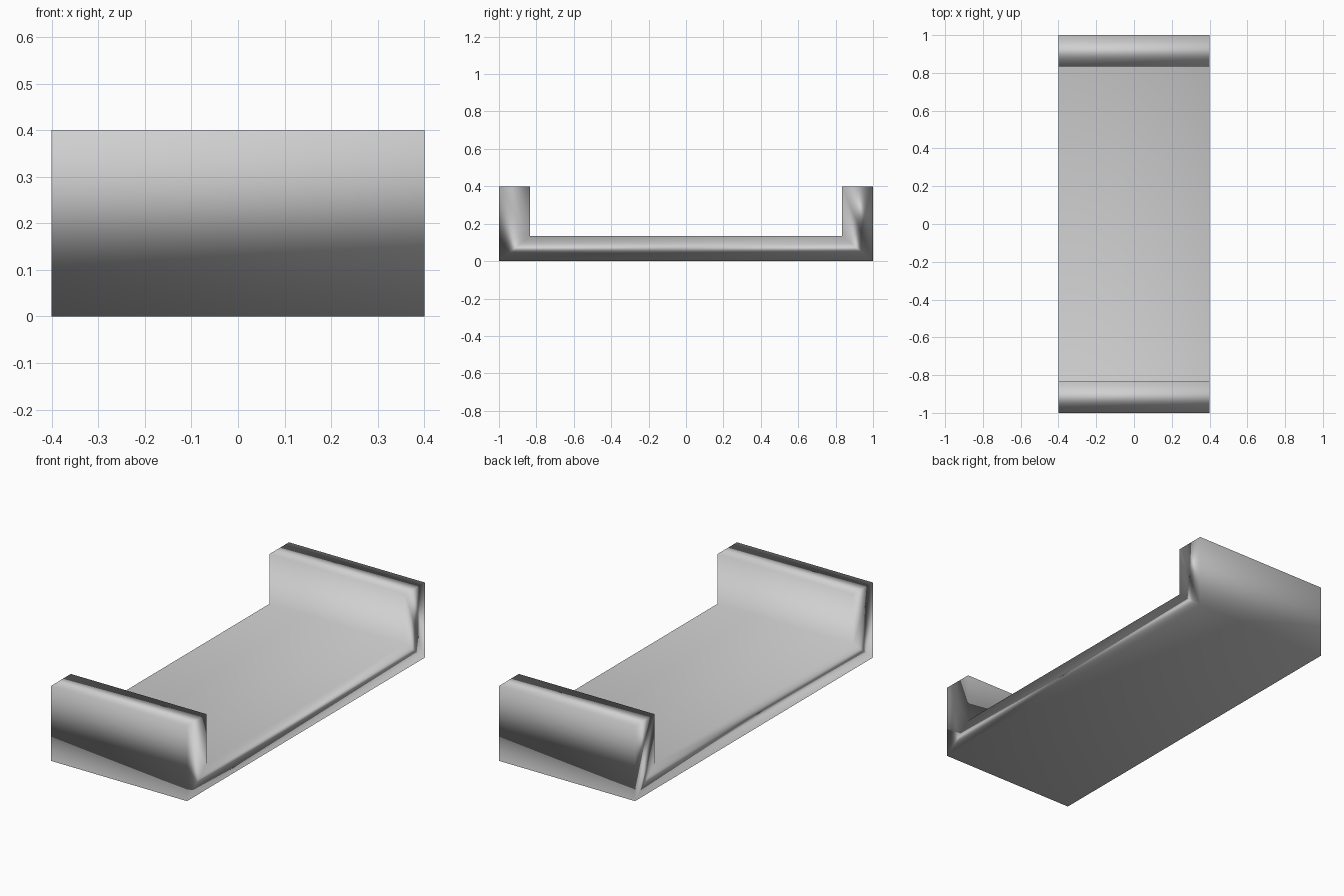
import bpy, bmesh

if "Cube" in bpy.data.objects:
    bpy.data.objects.remove(bpy.data.objects["Cube"])

HALF_W = 0.4      # half width of the tray in x
INNER = 0.835     # y of the inner wall faces
FLOOR = 0.135     # floor thickness
HEIGHT = 0.4      # wall height

grey = bpy.data.materials.new("light_grey")
grey.diffuse_color = (0.63, 0.63, 0.63, 1)
grey.use_nodes = True
grey.node_tree.nodes["Principled BSDF"].inputs["Base Color"].default_value = grey.diffuse_color

# Matching outer and inner lines of the U-shaped section (y, z)
outer = [(-1, HEIGHT), (-1, 0), (1, 0), (1, HEIGHT)]
inner = [(-INNER, HEIGHT), (-INNER, FLOOR), (INNER, FLOOR), (INNER, HEIGHT)]

bm = bmesh.new()


def line(points, x):
    return [bm.verts.new((x, y, z)) for y, z in points]


def strip(a, b):
    for i in range(len(a) - 1):
        bm.faces.new((a[i], a[i + 1], b[i + 1], b[i]))


# Open channel: outside, inside and the two mitred ends
out_l, out_r = line(outer, -HALF_W), line(outer, HALF_W)
in_l, in_r = line(inner, -HALF_W), line(inner, HALF_W)
strip(out_l, out_r)
strip(in_l, in_r)
strip(out_l, in_l)
strip(out_r, in_r)

# Wall tops
for i in (0, 3):
    bm.faces.new((out_l[i], out_r[i], in_r[i], in_l[i]))

bmesh.ops.recalc_face_normals(bm, faces=bm.faces)
for f in bm.faces:
    f.smooth = True

mesh = bpy.data.meshes.new("channel_tray")
bm.to_mesh(mesh)
bm.free()
mesh.materials.append(grey)
tray = bpy.data.objects.new("channel_tray", mesh)
bpy.context.collection.objects.link(tray)

# Soft shading dominated by the large faces
soft = tray.modifiers.new("soft_shading", 'WEIGHTED_NORMAL')
soft.mode = 'FACE_AREA'
soft.weight = 50
